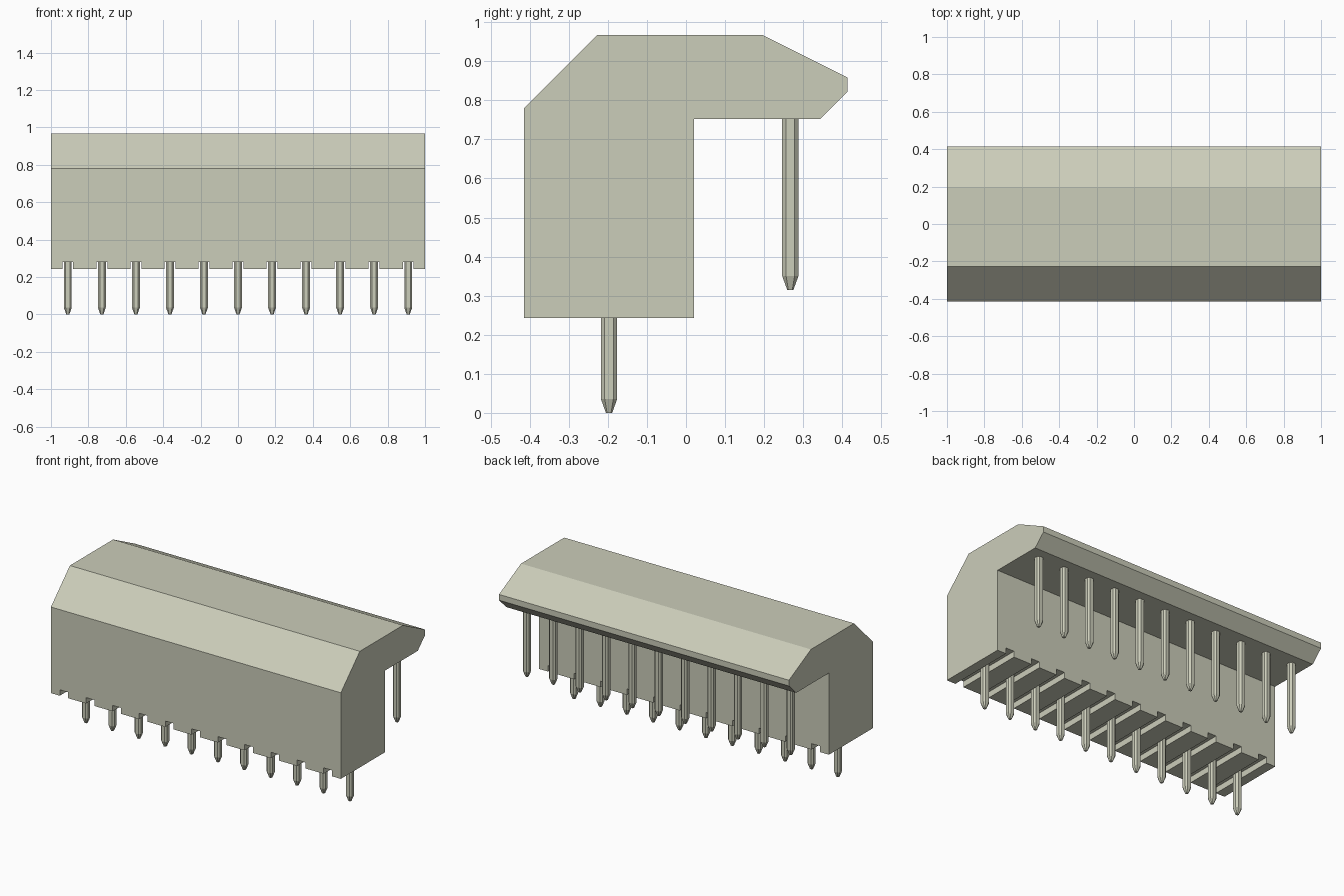
import bpy
import bmesh
from math import sin, cos, pi

cube = bpy.data.objects.get("Cube")
if cube:
    bpy.data.objects.remove(cube, do_unlink=True)

COUNT, PITCH = 11, 0.182
PIN_X = [(i - (COUNT - 1) / 2) * PITCH for i in range(COUNT)]

beige = bpy.data.materials.new("warm beige plastic")
beige.use_nodes = True
colour = (0.60, 0.61, 0.49, 1)
beige.diffuse_color = colour
beige.node_tree.nodes["Principled BSDF"].inputs["Base Color"].default_value = colour


def make_object(name, bm):
    bmesh.ops.recalc_face_normals(bm, faces=bm.faces)
    mesh = bpy.data.meshes.new(name)
    bm.to_mesh(mesh)
    bm.free()
    mesh.materials.append(beige)
    obj = bpy.data.objects.new(name, mesh)
    bpy.context.collection.objects.link(obj)
    return obj


def add_loft(bm, rings):
    """Skin a stack of equal rings and cap both ends."""
    loops = [[bm.verts.new(p) for p in ring] for ring in rings]
    for a, b in zip(loops, loops[1:]):
        for i in range(len(a)):
            j = (i + 1) % len(a)
            bm.faces.new((a[i], a[j], b[j], b[i]))
    bm.faces.new(loops[0][::-1])
    bm.faces.new(loops[-1])


# Housing: hooked side profile (y, z) extruded along x
profile = [(-0.415, 0.243), (0.02, 0.243), (0.02, 0.752), (0.343, 0.752),
           (0.414, 0.822), (0.414, 0.858), (0.197, 0.967), (-0.228, 0.967),
           (-0.415, 0.78)]
bm = bmesh.new()
add_loft(bm, [[(x, y, z) for y, z in profile] for x in (-1, 1)])
housing = make_object("housing", bm)

# Grooves across the underside, one per pin
bm = bmesh.new()
slot = [(-0.029, 0.15), (0.029, 0.15), (0.029, 0.28), (-0.029, 0.28)]
for px in PIN_X:
    add_loft(bm, [[(px + x, y, z) for x, z in slot] for y in (-0.6, 0.15)])
cutter = make_object("groove_cutter", bm)
cutter.hide_render = True
cutter.hide_viewport = True
cut = housing.modifiers.new("grooves", 'BOOLEAN')
cut.operation = 'DIFFERENCE'
cut.solver = 'EXACT'
cut.object = cutter


def pin_ring(px, py, z, half, bevel):
    """Chamfered square ring."""
    c = half - bevel
    pts = [(half, -c), (half, c), (c, half), (-c, half),
           (-half, c), (-half, -c), (-c, -half), (c, -half)]
    return [(px + x, py + y, z) for x, y in pts]


def pin_row(name, y, bottom, top):
    """Row of chamfered pins with tapered tips."""
    bm = bmesh.new()
    for px in PIN_X:
        add_loft(bm, [pin_ring(px, y, bottom, 0.008, 0.003),
                      pin_ring(px, y, bottom + 0.036, 0.021, 0.010),
                      pin_ring(px, y, top, 0.021, 0.010)])
    return make_object(name, bm)


pin_row("front_pins", -0.197, 0, 0.30)
pin_row("rear_pins", 0.267, 0.315, 0.77)
